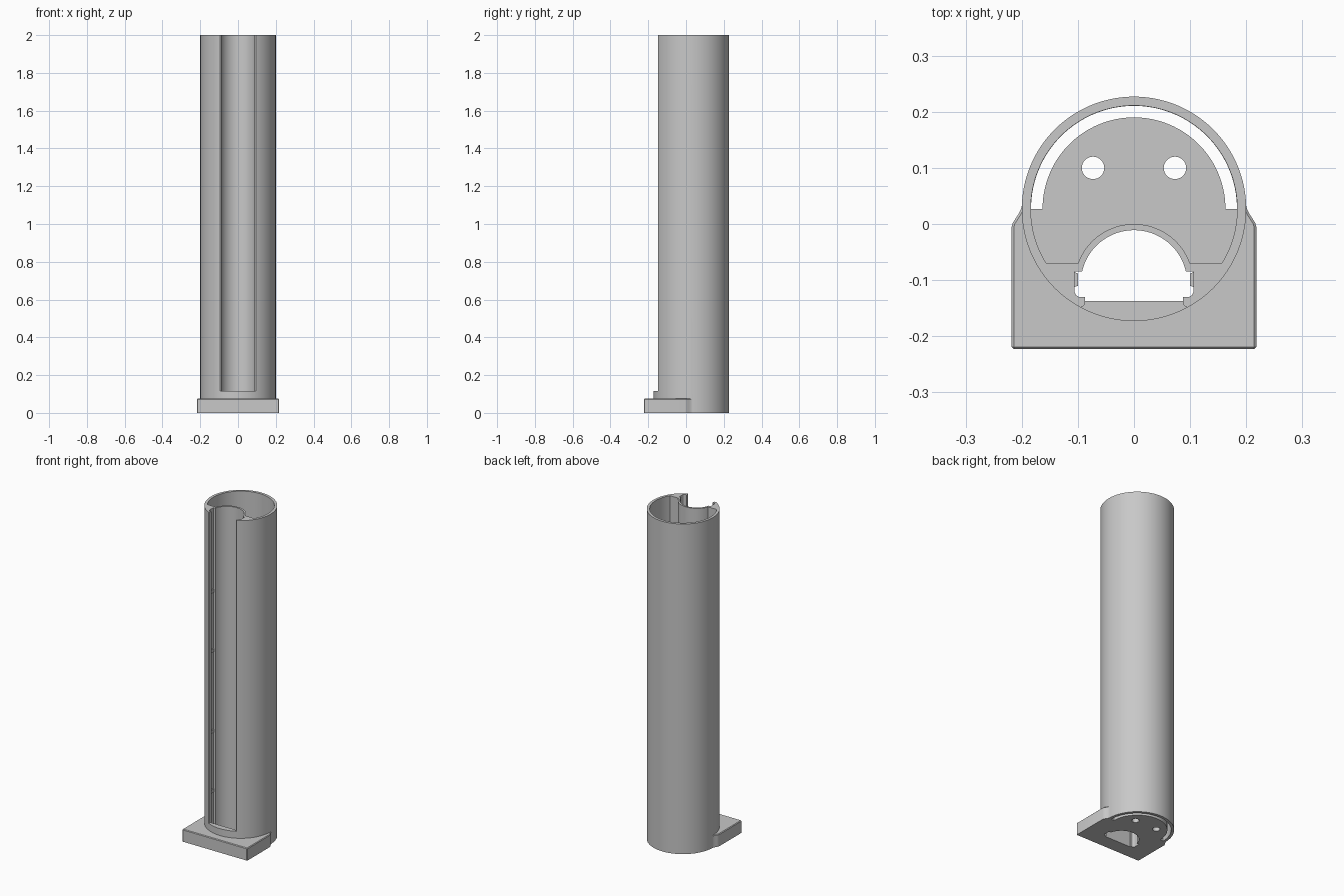
import bpy, bmesh
from math import sin, cos, radians

cube = bpy.data.objects.get("Cube")
if cube:
    bpy.data.objects.remove(cube, do_unlink=True)

grey = bpy.data.materials.new("plain grey")
grey.use_nodes = True
colour = (0.58, 0.58, 0.58, 1)
grey.diffuse_color = colour
grey.node_tree.nodes["Principled BSDF"].inputs["Base Color"].default_value = colour

CY = 0.027          # tube centre in y
R_OUT, R_IN = 0.2, 0.184
FLOOR, LEDGE, TOP = 0.075, 0.117, 2.0
CH_Y = -0.106       # channel centre in y


def arc(cx, cy, r, a0, a1, n):
    angles = [radians(a0 + (a1 - a0) * i / n) for i in range(n + 1)]
    return [(cx + r * cos(a), cy + r * sin(a)) for a in angles]


def mirrored(half):
    """Close a right-hand half outline with its mirror image."""
    return half + [(-x, y) for x, y in reversed(half)]


def prism(name, outline, z0, z1):
    bm = bmesh.new()
    base = bm.faces.new([bm.verts.new((x, y, z0)) for x, y in outline])
    up = bmesh.ops.extrude_face_region(bm, geom=[base])["geom"]
    verts = [v for v in up if isinstance(v, bmesh.types.BMVert)]
    bmesh.ops.translate(bm, verts=verts, vec=(0, 0, z1 - z0))
    bmesh.ops.recalc_face_normals(bm, faces=bm.faces)
    mesh = bpy.data.meshes.new(name)
    bm.to_mesh(mesh)
    bm.free()
    mesh.materials.append(grey)
    obj = bpy.data.objects.new(name, mesh)
    bpy.context.collection.objects.link(obj)
    return obj


def combine(body, other, operation):
    mod = body.modifiers.new(operation.lower(), "BOOLEAN")
    mod.operation, mod.solver, mod.object = operation, "EXACT", other
    bpy.context.view_layer.objects.active = body
    bpy.ops.object.modifier_apply(modifier=mod.name)
    bpy.data.objects.remove(other, do_unlink=True)


# Round tube, solid at first
tube = prism("tube_with_foot", arc(0, CY, R_OUT, 0, 360, 128)[:-1], 0, TOP)

# Foot plate with flared shoulders and softened edges
plate = prism("foot_plate", mirrored([
    (0.218, -0.223), (0.218, -0.005), (0.216, 0.002), (0.211, 0.01),
    (0.205, 0.019), (0.201, 0.028), (0.199, 0.036)]), 0, FLOOR)
bm = bmesh.new()
bm.from_mesh(plate.data)
edges = []
for e in bm.edges:
    a, b = (v.co for v in e.verts)
    top_rim = min(a.z, b.z) > 0.07 and (a.y + b.y) / 2 < 0.035
    front_corner = a.y < -0.2 and b.y < -0.2 and abs(a.z - b.z) > 0.01
    if top_rim or front_corner:
        edges.append(e)
bmesh.ops.bevel(bm, geom=edges, offset=0.004, segments=1, affect="EDGES")
bm.to_mesh(plate.data)
bm.free()
combine(tube, plate, "UNION")

# Crescent-shaped cavity behind the channel wall
cavity = arc(0, CY, R_IN, -31.8, 211.8, 80) + arc(0, CH_Y, 0.106, 160.2, 19.8, 40)
combine(tube, prism("cavity_cutter", cavity, FLOOR, TOP + 0.1), "DIFFERENCE")

# Channel with side grooves, running right through the floor
channel = arc(0, CH_Y, 0.095, 12.8, 167.2, 40)
groove = [(0.106, -0.085), (0.106, -0.121), (0.103, -0.127),
          (0.098, -0.13), (0.087, -0.13), (0.087, -0.137)]
channel += [(-x, y) for x, y in groove] + groove[::-1]
combine(tube, prism("channel_cutter", channel, -0.1, TOP + 0.1), "DIFFERENCE")

# Front opening between rounded lips, above the ledge
opening = mirrored([(0.097, -0.3), (0.097, -0.151), (0.094, -0.148),
                    (0.09, -0.146), (0.088, -0.143), (0.087, -0.139), (0.087, -0.133)])
combine(tube, prism("opening_cutter", opening, LEDGE, TOP + 0.1), "DIFFERENCE")

# Curved drain slot along the back wall and two round holes in the floor
slot = arc(0, CY, R_IN - 0.0005, 0, 180, 64) + arc(0, CY, 0.163, 180, 0, 64)
combine(tube, prism("slot_cutter", slot, -0.1, FLOOR + 0.02), "DIFFERENCE")
for side in (-1, 1):
    hole = arc(side * 0.073, 0.1, 0.02, 0, 360, 40)[:-1]
    combine(tube, prism("hole_cutter", hole, -0.1, FLOOR + 0.02), "DIFFERENCE")

# Small grip nubs inside the grooves
for side, label in ((1, "left"), (-1, "right")):
    for i, z in enumerate((0.29, 0.65, 1.14, 1.5)):
        nub = [(side * x, y) for x, y in
               ((0.108, -0.085), (0.1, -0.088), (0.1, -0.11), (0.108, -0.113))]
        prism(f"{label}_grip_nub_{i + 1}", nub, z - 0.01, z + 0.01)

# Smooth curved walls, crisp edges
bpy.ops.object.select_all(action="DESELECT")
tube.select_set(True)
bpy.context.view_layer.objects.active = tube
bpy.ops.object.shade_smooth_by_angle(angle=radians(25))
